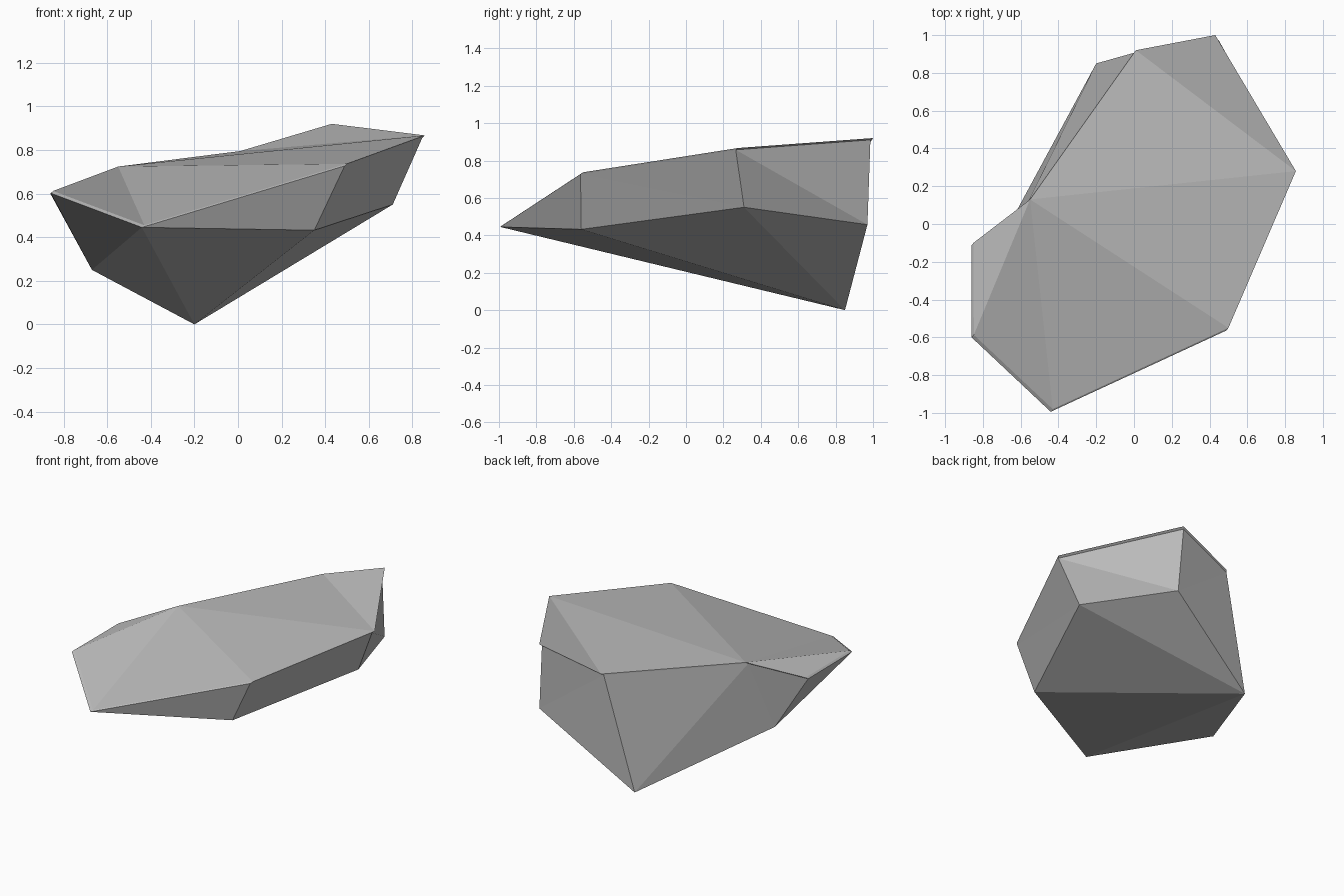
import bpy
import bmesh
from mathutils import Vector

default_cube = bpy.data.objects.get("Cube")
if default_cube:
    bpy.data.objects.remove(default_cube, do_unlink=True)

# One plain stone colour
stone = bpy.data.materials.new("grey_stone")
stone.use_nodes = True
stone.diffuse_color = (0.5, 0.5, 0.5, 1)
stone.node_tree.nodes["Principled BSDF"].inputs["Base Color"].default_value = stone.diffuse_color

# Corners of the upper rim, in order around the rock
rim = {
    "front": (-.43, -.98, .455),
    "front_left": (.5, -.55, .737),
    "left": (.857, .28, .867),
    "back_left": (.43, 1, .92),
    "back": (.01, .92, .795),
    "back_right": (-.55, .13, .724),
    "right": (-.85, -.1, .61),
    "front_right": (-.848, -.587, .612),
}

# Corners of the underside
base = {
    "low_front": (.35, -.56, .432),
    "low_left": (.71, .31, .55),
    "low_back": (.45, .97, .457),
    "foot": (-.2, .85, 0),
    "low_right": (-.67, -.02, .25),
}

# The body meets the cap slightly lower and shifted forward
ledge = Vector((-.011, -.014, -.01))

cap_faces = [
    "back back_left left",
    "back_right back left",
    "back_right left front_left",
    "back_right front_left front",
    "back_right front front_right",
    "back_right front_right right",
]

body_faces = [
    # Front and left walls
    "front low_front front_left",
    "front_left low_front low_left left",
    "left low_left low_back",
    "left low_back back_left",
    # Back and right walls
    "back_left low_back foot back",
    "back foot back_right",
    "back_right foot low_right",
    "back_right low_right right",
    "right low_right front_right",
    "front_right low_right front",
    # Underside
    "front low_right foot",
    "front foot low_front",
    "low_front foot low_left",
    "low_left foot low_back",
]

bm = bmesh.new()
top = {name: bm.verts.new(co) for name, co in rim.items()}
body = {name: bm.verts.new(Vector(co) + ledge) for name, co in rim.items()}
body.update({name: bm.verts.new(co) for name, co in base.items()})


def add_faces(corners, faces):
    for face in faces:
        bm.faces.new([corners[name] for name in face.split()])


add_faces(top, cap_faces)
add_faces(body, body_faces)

# Narrow strip joining the cap to the body
names = list(rim)
for name, following in zip(names, names[1:] + names[:1]):
    bm.faces.new((top[name], body[name], body[following], top[following]))

# Flat triangular facets with outward normals
bmesh.ops.triangulate(bm, faces=bm.faces[:])
bmesh.ops.recalc_face_normals(bm, faces=bm.faces[:])

mesh = bpy.data.meshes.new("rock")
bm.to_mesh(mesh)
bm.free()
mesh.materials.append(stone)
rock = bpy.data.objects.new("rock", mesh)
bpy.context.collection.objects.link(rock)
